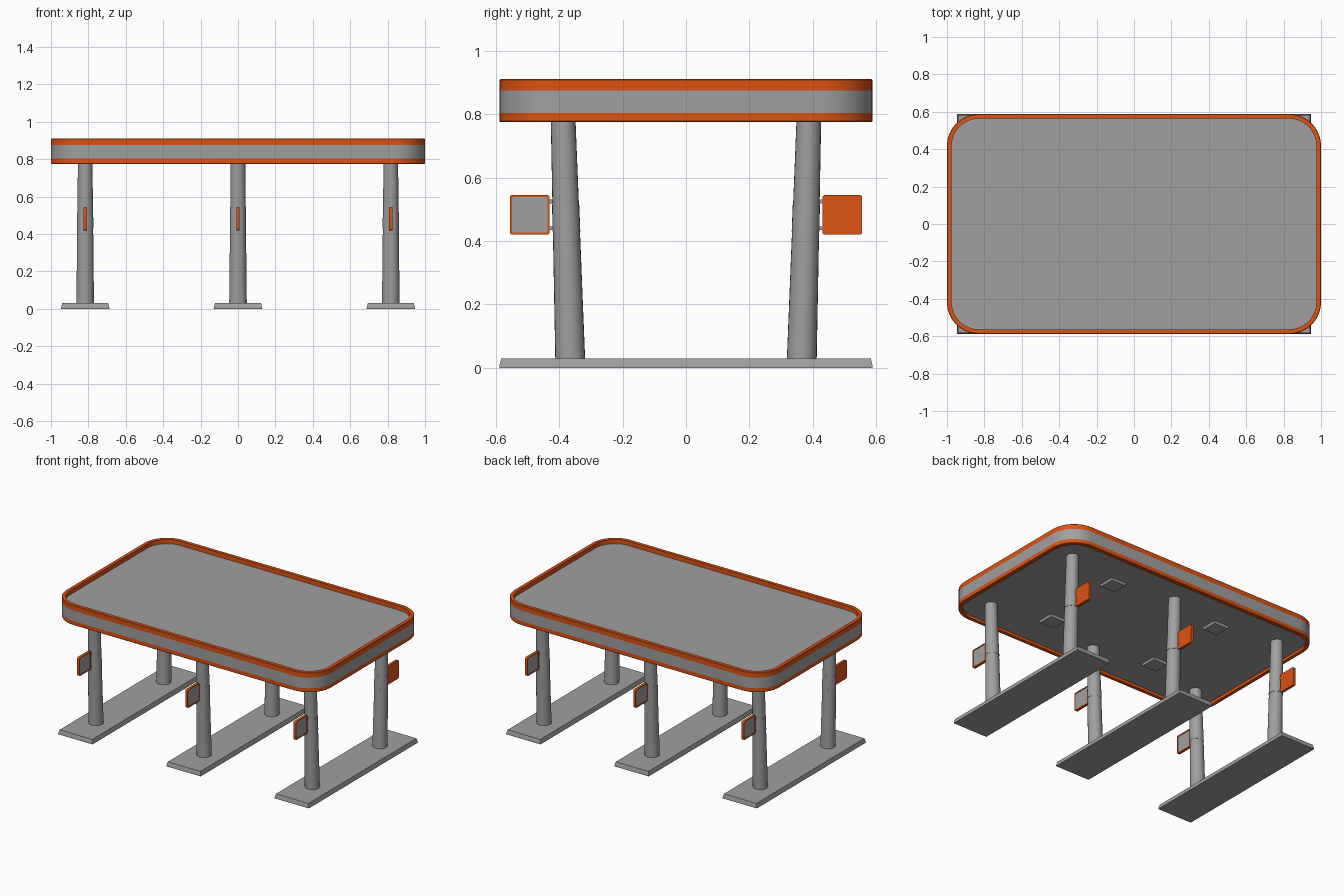
import bpy, bmesh, math

if "Cube" in bpy.data.objects:
    bpy.data.objects.remove(bpy.data.objects["Cube"])


def material(name, rgb):
    m = bpy.data.materials.new(name)
    m.diffuse_color = (*rgb, 1)
    m.use_nodes = True
    m.node_tree.nodes["Principled BSDF"].inputs["Base Color"].default_value = m.diffuse_color
    return m


GREY = material("grey metal", (0.35, 0.35, 0.35))
ORANGE = material("orange trim", (0.72, 0.085, 0.006))


def rounded_rect(hx, hy, r, n=10):
    pts = []
    for i, (sx, sy) in enumerate([(1, 1), (-1, 1), (-1, -1), (1, -1)]):
        for k in range(n + 1):
            a = math.radians(90 * (i + k / n))
            pts.append((sx * (hx - r) + r * math.cos(a), sy * (hy - r) + r * math.sin(a)))
    return pts


def loft(name, rings, bands, smooth=True):
    """Skin a list of 3D rings bottom to top; bands = material per cap/strip/cap."""
    bm = bmesh.new()
    vs = [[bm.verts.new(p) for p in ring] for ring in rings]
    n = len(vs[0])
    bm.faces.new(vs[0][::-1]).material_index = bands[0]
    for j in range(len(vs) - 1):
        for i in range(n):
            k = (i + 1) % n
            f = bm.faces.new((vs[j][i], vs[j][k], vs[j + 1][k], vs[j + 1][i]))
            f.material_index = bands[j + 1]
    bm.faces.new(vs[-1]).material_index = bands[-1]
    bmesh.ops.recalc_face_normals(bm, faces=bm.faces)
    me = bpy.data.meshes.new(name)
    bm.to_mesh(me)
    bm.free()
    me.materials.append(GREY)
    me.materials.append(ORANGE)
    ob = bpy.data.objects.new(name, me)
    bpy.context.collection.objects.link(ob)
    if smooth:
        bpy.context.view_layer.objects.active = ob
        ob.select_set(True)
        bpy.ops.object.shade_smooth_by_angle(angle=math.radians(35))
        ob.select_set(False)
    return ob


def slab(name, cx, cy, levels, r=0.0):
    """Stack of rectangles (half x, half y, z), plain grey."""
    rings = [[(cx + sx * hx, cy + sy * hy, z) for sx, sy in [(1, 1), (-1, 1), (-1, -1), (1, -1)]]
             for hx, hy, z in levels]
    return loft(name, rings, [0] * (len(rings) + 1), smooth=False)


# canopy: grey fascia, orange bands, recessed roof and ceiling
profile = [(0.025, 0.795), (0.025, 0.775), (0.003, 0.775), (0, 0.778), (0, 0.803),
           (0, 0.875), (0, 0.907), (0.003, 0.91), (0.025, 0.91), (0.025, 0.88)]
rings = [[(x, y, z) for x, y in rounded_rect(1 - d, 0.588 - d, 0.17 - d)] for d, z in profile]
loft("canopy", rings, [0, 1, 1, 1, 1, 0, 1, 1, 1, 1, 0])

# ceiling light panels
for x in (-0.41, 0.41):
    for y in (-0.29, 0.29):
        slab("ceiling_light", x, y, [(0.052, 0.052, 0.780), (0.06, 0.06, 0.798)])


def column(x, s):
    # leaning tapered post with a slim collar
    def ring(z, extra=0.0):
        t = (z - 0.03) / 0.745
        r = 0.047 - 0.008 * t + extra
        cy = s * (0.365 + 0.022 * t)
        return [(x + r * math.cos(a), cy + r * math.sin(a), z)
                for a in (2 * math.pi * i / 24 for i in range(24))]
    rs = [ring(0.02), ring(0.43), ring(0.4305, 0.001), ring(0.515, 0.001), ring(0.5155), ring(0.80)]
    loft("column", rs, [0] * 7)


def sign(x, s):
    # orange plate with an inset grey panel on one side only
    d = -s
    outline = [(0.0625, 0.008, -0.009), (0.0625, 0.008, 0.009),
               (0.0555, 0.005, 0.009), (0.0555, 0.005, 0.006)]
    rs = [[(x + d * t, s * 0.4925 + u, 0.4825 + v) for u, v in rounded_rect(h, h, r, 3)]
          for h, r, t in outline]
    loft("hanging_sign", rs, [1, 1, 1, 1, 0])
    for z in (0.44, 0.524):
        slab("sign_bracket", x, s * 0.42, [(0.006, 0.016, z - 0.006), (0.006, 0.016, z + 0.006)])


# three islands, each with a pair of columns and signs
for x in (-0.817, 0, 0.817):
    slab("island_base", x, 0, [(0.13, 0.588, 0), (0.129, 0.588, 0.006), (0.123, 0.582, 0.03)])
    for s in (-1, 1):
        column(x, s)
        sign(x, s)
